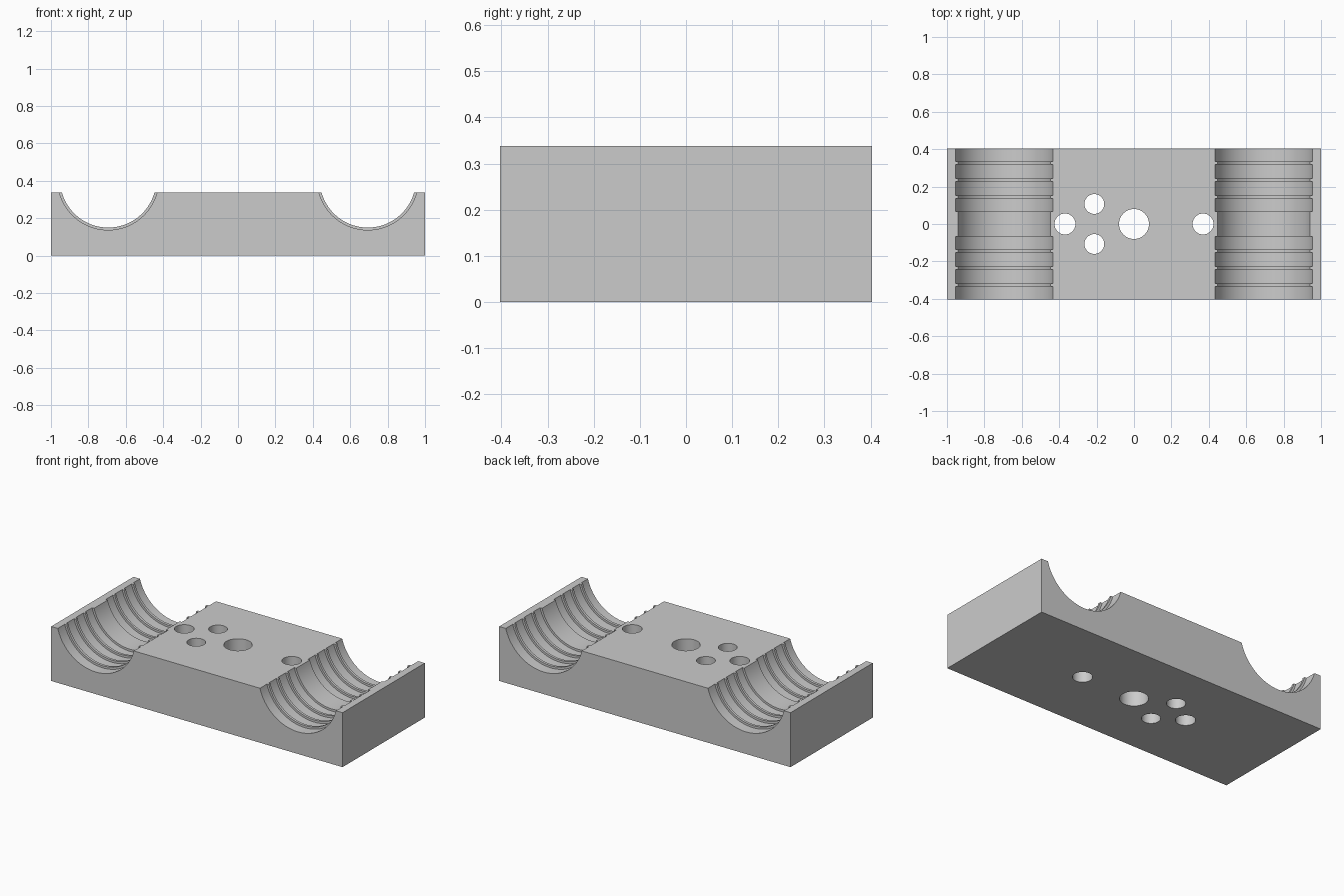
import bpy, bmesh, math
from mathutils import Matrix

cube = bpy.data.objects.get("Cube")
if cube:
    bpy.data.objects.remove(cube, do_unlink=True)

LENGTH, DEPTH, HEIGHT = 2.0, 0.806, 0.338
GROOVE_R, RIDGE_R = 0.27, 0.257
CHANNEL_X, CHANNEL_Z = 0.694, 0.407

grey = bpy.data.materials.new("plain grey")
grey.use_nodes = True
colour = (0.6, 0.6, 0.6, 1)
grey.diffuse_color = colour
grey.node_tree.nodes["Principled BSDF"].inputs["Base Color"].default_value = colour


def make_object(name, bm):
    bmesh.ops.recalc_face_normals(bm, faces=bm.faces)
    mesh = bpy.data.meshes.new(name)
    bm.to_mesh(mesh)
    bm.free()
    mesh.materials.append(grey)
    obj = bpy.data.objects.new(name, mesh)
    bpy.context.collection.objects.link(obj)
    return obj


def lathe(name, profile, matrix, sides):
    """Closed solid from (radius, height) steps turned around local z."""
    bm = bmesh.new()
    rings = []
    for r, h in profile:
        angles = [2 * math.pi * i / sides for i in range(sides)]
        rings.append([bm.verts.new((r * math.cos(a), r * math.sin(a), h)) for a in angles])
    for low, high in zip(rings, rings[1:]):
        for i in range(sides):
            j = (i + 1) % sides
            bm.faces.new((low[i], low[j], high[j], high[i]))
    bm.faces.new(rings[0][::-1])
    bm.faces.new(rings[-1])
    bm.transform(matrix)
    return make_object(name, bm)


# Main block
bm = bmesh.new()
bmesh.ops.create_cube(bm, size=1)
bm.transform(Matrix.Translation((0, 0, HEIGHT / 2)) @ Matrix.Diagonal((LENGTH, DEPTH, HEIGHT, 1)))
block = make_object("clamp_block", bm)

# Stepped profile of the ribbed channels: wide grooves between thin ridges
steps = [0.067, 0.137, 0.152, 0.228, 0.244, 0.319, 0.335]
half = []
for i, y in enumerate(steps):
    radii = (RIDGE_R, GROOVE_R) if i % 2 == 0 else (GROOVE_R, RIDGE_R)
    half += [(r, y) for r in radii]
half.append((GROOVE_R, DEPTH / 2 + 0.05))
profile = [(r, -y) for r, y in reversed(half)] + half

cutters = []
for side, x in (("left", CHANNEL_X), ("right", -CHANNEL_X)):
    place = Matrix.Translation((x, 0, CHANNEL_Z)) @ Matrix.Rotation(math.pi / 2, 4, "X")
    cutters.append(lathe(side + "_channel_cutter", profile, place, 96))

# Through holes
holes = [(0, 0, 0.08), (0.369, 0, 0.056), (-0.369, 0, 0.056),
         (-0.212, 0.107, 0.053), (-0.212, -0.107, 0.053)]
for x, y, r in holes:
    cutters.append(lathe("hole_cutter", [(r, -0.1), (r, HEIGHT + 0.1)],
                         Matrix.Translation((x, y, 0)), 48))

# Cut the block and bake the result
for cutter in cutters:
    cutter.hide_render = True
    mod = block.modifiers.new(cutter.name, "BOOLEAN")
    mod.operation = "DIFFERENCE"
    mod.solver = "EXACT"
    mod.object = cutter
bpy.context.view_layer.update()
baked = bpy.data.meshes.new_from_object(block.evaluated_get(bpy.context.evaluated_depsgraph_get()))
block.modifiers.clear()
block.data = baked
for cutter in cutters:
    bpy.data.objects.remove(cutter, do_unlink=True)

# Smooth curved walls, sharp edges
bpy.ops.object.select_all(action="DESELECT")
block.select_set(True)
bpy.context.view_layer.objects.active = block
bpy.ops.object.shade_smooth_by_angle(angle=math.radians(30))
